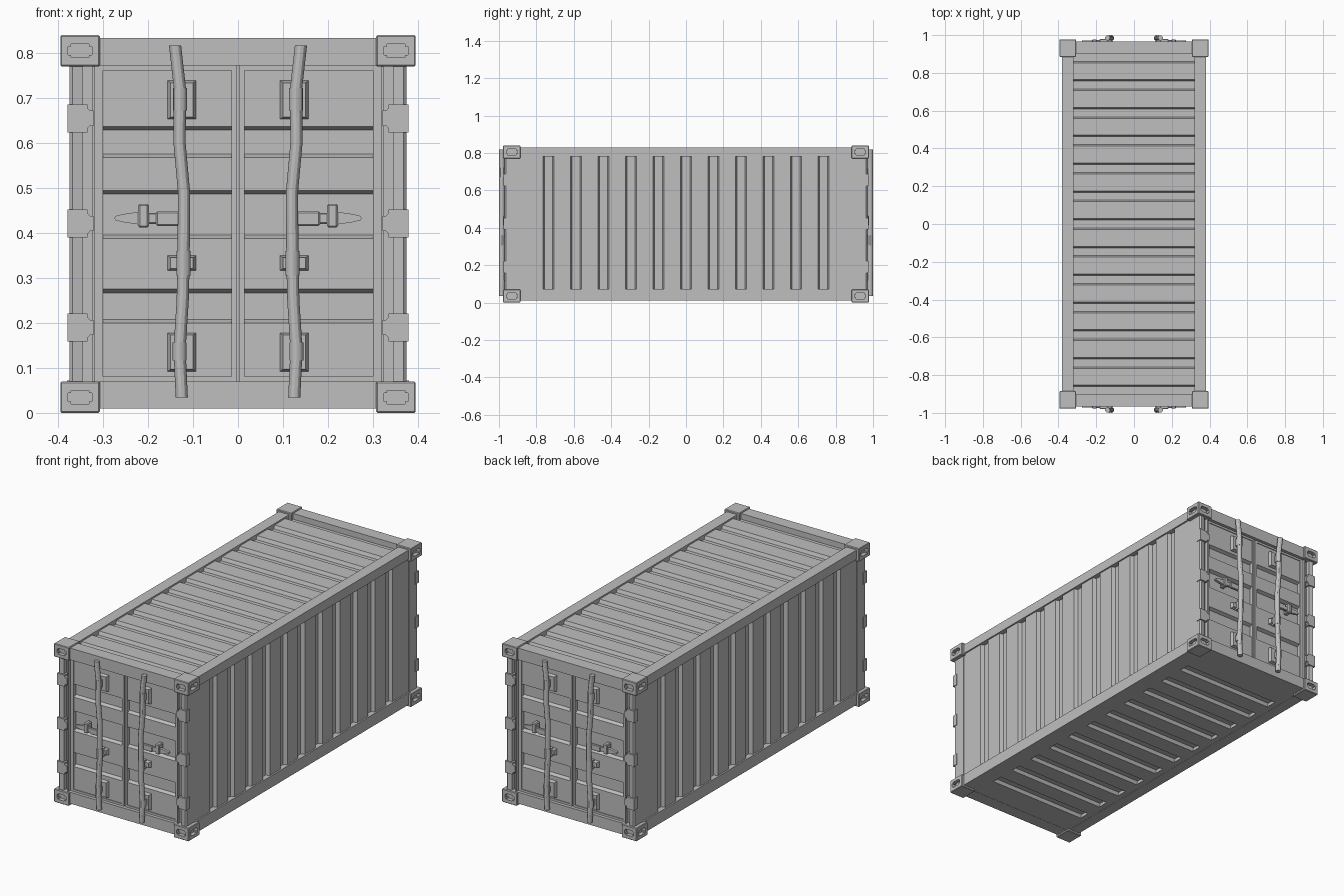
import bpy, bmesh, math
from mathutils import Matrix, Vector

if "Cube" in bpy.data.objects:
    bpy.data.objects.remove(bpy.data.objects["Cube"], do_unlink=True)

GREY = (0.52, 0.52, 0.52, 1)
steel = bpy.data.materials.new("grey_steel")
steel.use_nodes = True
steel.diffuse_color = GREY
steel.node_tree.nodes["Principled BSDF"].inputs["Base Color"].default_value = GREY

ONE = [Matrix.Identity(4)]
SIDES = ONE + [Matrix.Scale(-1, 4, (1, 0, 0))]
ENDS = ONE + [Matrix.Rotation(math.pi, 4, "Z")]
FOUR = [e @ s for e in ENDS for s in SIDES]
TOP_BOTTOM = ONE + [Matrix.Translation((0, 0, 0.84)) @ Matrix.Scale(-1, 4, (0, 0, 1))]


def make(name, bm, copies=ONE, smooth=False):
    """Turn a bmesh into one object for each placement."""
    bmesh.ops.recalc_face_normals(bm, faces=bm.faces)
    for m in copies:
        part = bm.copy()
        part.transform(m)
        if m.determinant() < 0:
            bmesh.ops.reverse_faces(part, faces=part.faces)
        mesh = bpy.data.meshes.new(name)
        part.to_mesh(mesh)
        part.free()
        mesh.materials.append(steel)
        ob = bpy.data.objects.new(name, mesh)
        bpy.context.collection.objects.link(ob)
        if smooth:
            bpy.ops.object.select_all(action="DESELECT")
            ob.select_set(True)
            bpy.context.view_layer.objects.active = ob
            bpy.ops.object.shade_smooth_by_angle()
    bm.free()


def box_mesh(x, y, z, bevel=0.0):
    bm = bmesh.new()
    size = Vector((x[1] - x[0], y[1] - y[0], z[1] - z[0]))
    mid = Vector((x[0] + x[1], y[0] + y[1], z[0] + z[1])) / 2
    bmesh.ops.create_cube(bm, size=1, matrix=Matrix.Translation(mid) @ Matrix.Diagonal(size.to_4d()))
    if bevel:
        bmesh.ops.bevel(bm, geom=bm.edges[:], offset=bevel, segments=1, affect="EDGES")
    return bm


def box(name, x, y, z, copies=ONE, bevel=0.0):
    make(name, box_mesh(x, y, z, bevel), copies)


def prism(outline, place, s0, s1):
    """Extrude a 2D outline; place(a, b, s) gives the 3D point."""
    bm = bmesh.new()
    face = bm.faces.new([bm.verts.new(place(a, b, s0)) for a, b in outline])
    step = Vector(place(0, 0, s1)) - Vector(place(0, 0, s0))
    ext = bmesh.ops.extrude_face_region(bm, geom=[face], use_keep_orig=True)
    bmesh.ops.translate(bm, vec=step, verts=[v for v in ext["geom"] if isinstance(v, bmesh.types.BMVert)])
    return bm


def corrugated(start, end, grooves, high, low, back, slope):
    """Outline of a plate with sloping-sided grooves."""
    pts = [(start, back), (start, high)]
    for a, b in grooves:
        pts += [(a, high), (a + slope, low), (b - slope, low), (b, high)]
    return pts + [(end, high), (end, back)]


# Corner castings with slots on the two outer faces
bm = box_mesh((0.307, 0.395), (-0.978, -0.885), (0, 0.07), 0.003)
bm.faces.ensure_lookup_table()
for axis in (Vector((0, -1, 0)), Vector((1, 0, 0))):
    face = max(bm.faces, key=lambda f: f.normal.dot(axis) * f.calc_area())
    bmesh.ops.inset_individual(bm, faces=[face], thickness=0.02)
    bmesh.ops.bevel(bm, geom=face.verts[:], offset=0.007, segments=2, affect="VERTICES")
    face = max(bm.faces, key=lambda f: (f.normal.dot(axis) > 0.99) * len(f.verts))
    mid = face.calc_center_median()
    for v in face.verts:
        v.co.z = mid.z + (v.co.z - mid.z) * 0.85
    ext = bmesh.ops.extrude_discrete_faces(bm, faces=[face])["faces"][0]
    bmesh.ops.translate(bm, vec=axis * -0.02, verts=ext.verts[:])
make("corner_casting", bm, [t @ f for t in TOP_BOTTOM for f in FOUR])

# Frame rails and end beams
box("top_side_rail", (0.32, 0.38), (-0.9, 0.9), (0.78, 0.83), SIDES)
box("bottom_side_rail", (0.32, 0.38), (-0.9, 0.9), (0.01, 0.072), SIDES)
box("end_header", (-0.31, 0.31), (-0.967, -0.9), (0.772, 0.834), ENDS)
box("end_sill", (-0.31, 0.31), (-0.967, -0.9), (0.01, 0.07), ENDS)

# Corner posts with a recessed channel beside the doors
post = [(0.3, -0.895), (0.3, -0.95), (0.318, -0.95), (0.318, -0.965), (0.323, -0.965), (0.323, -0.945),
        (0.345, -0.945), (0.345, -0.965), (0.368, -0.97), (0.375, -0.963), (0.375, -0.895)]
make("corner_post", prism(post, lambda a, b, s: (a, b, s), 0.06, 0.78), FOUR)

# Corrugated sides, roof and floor
PITCH = 0.147
ribs = [(k * PITCH - 0.029, k * PITCH + 0.029) for k in range(-5, 6)]
side = corrugated(-0.9, 0.9, ribs, 0.372, 0.352, 0.34, 0.008)
make("side_panel", prism(side, lambda a, b, s: (b, a, s), 0.06, 0.785), SIDES)
roof_ribs = [(k * PITCH - 0.029, k * PITCH + 0.029) for k in range(-6, 7)]
roof = corrugated(-0.93, 0.93, roof_ribs, 0.822, 0.804, 0.79, 0.008)
make("roof_panel", prism(roof, lambda a, b, s: (s, a, b), -0.322, 0.322))
floor = corrugated(-0.9, 0.9, ribs, 0.011, 0.028, 0.05, 0.008)
make("floor_panel", prism(floor, lambda a, b, s: (s, a, b), -0.29, 0.29))
box("floor_edge", (0.288, 0.322), (-0.9, 0.9), (0.011, 0.05), SIDES)

# Doors: corrugated leaf, border strips
bands = [(0.2, 0.275), (0.388, 0.495), (0.568, 0.637)]
leaf = corrugated(0.07, 0.773, bands, -0.946, -0.928, -0.91, 0.008)
make("door_leaf", prism(leaf, lambda a, b, s: (s, b, a), 0.012, 0.306), FOUR)
for x in ((0.003, 0.014), (0.303, 0.319)):
    box("door_stile", x, (-0.95, -0.91), (0.07, 0.773), FOUR)
for z in ((0.07, 0.081), (0.761, 0.773)):
    box("door_border", (0.003, 0.319), (-0.95, -0.91), z, FOUR)
box("door_gap_back", (-0.005, 0.005), (-0.935, -0.91), (0.07, 0.773), ENDS)

# Hinges wrapping the posts
for z in (0.19, 0.421, 0.655):
    bm = box_mesh((0.321, 0.379), (-0.975, -0.945), (z - 0.031, z + 0.031))
    inner = [e for e in bm.edges if all(v.co.x < 0.33 for v in e.verts)
             and abs(e.verts[0].co.y - e.verts[1].co.y) > 0.01]
    bmesh.ops.bevel(bm, geom=inner, offset=0.014, segments=3, affect="EDGES")
    make("hinge", bm, FOUR)

# Bent lock rods
ROD_Y = -0.985
path = [(0.125, 0.034), (0.13, 0.14), (0.123, 0.25), (0.121, 0.335),
        (0.12, 0.49), (0.13, 0.6), (0.129, 0.72), (0.14, 0.817)]
bm = bmesh.new()
rings = [[bm.verts.new((x + 0.0135 * math.cos(i * math.tau / 12), ROD_Y + 0.0135 * math.sin(i * math.tau / 12), z))
          for i in range(12)] for x, z in path]
for lo, hi in zip(rings, rings[1:]):
    for i in range(12):
        j = (i + 1) % 12
        bm.faces.new((lo[i], lo[j], hi[j], hi[i]))
bm.faces.new(rings[0])
bm.faces.new(rings[-1])
make("lock_rod", bm, FOUR, smooth=True)

# Rod brackets: raised base plate, stem and collar
for z, half, cz, ch, x in ((0.696, 0.047, 0.697, 0.025, 0.129), (0.333, 0.021, 0.333, 0.027, 0.121),
                           (0.135, 0.047, 0.136, 0.02, 0.13)):
    bm = box_mesh((0.088, 0.162), (-0.964, -0.93), (z - half, z + half))
    for v in bm.verts:
        if v.co.y < -0.95:
            v.co.x += 0.012 if v.co.x < 0.12 else -0.012
            v.co.z += 0.009 if v.co.z < z else -0.009
    make("bracket_base", bm, FOUR)
    box("bracket_stem", (x - 0.01, x + 0.01), (ROD_Y, -0.95), (cz - ch * 0.8, cz + ch * 0.8), FOUR)
    bm = bmesh.new()
    bmesh.ops.create_cone(bm, cap_ends=True, segments=12, radius1=0.0155, radius2=0.0155, depth=ch * 2,
                          matrix=Matrix.Translation((x, ROD_Y + 0.001, cz)))
    make("rod_collar", bm, FOUR, smooth=True)

# Door handles: arm from the rod, catch block, tapered grip
box("handle_arm", (0.12, 0.182), (-0.979, -0.964), (0.416, 0.448), FOUR, 0.003)
box("handle_link", (0.178, 0.208), (-0.974, -0.96), (0.42, 0.445), FOUR, 0.003)
box("handle_catch", (0.198, 0.222), (-0.978, -0.94), (0.412, 0.465), FOUR, 0.004)
grip = [(0.215, 0.418), (0.255, 0.424), (0.272, 0.428), (0.275, 0.433), (0.272, 0.438), (0.255, 0.442), (0.215, 0.448)]
make("handle_grip", prism(grip, lambda a, b, s: (a, s, b), -0.972, -0.958), FOUR)
